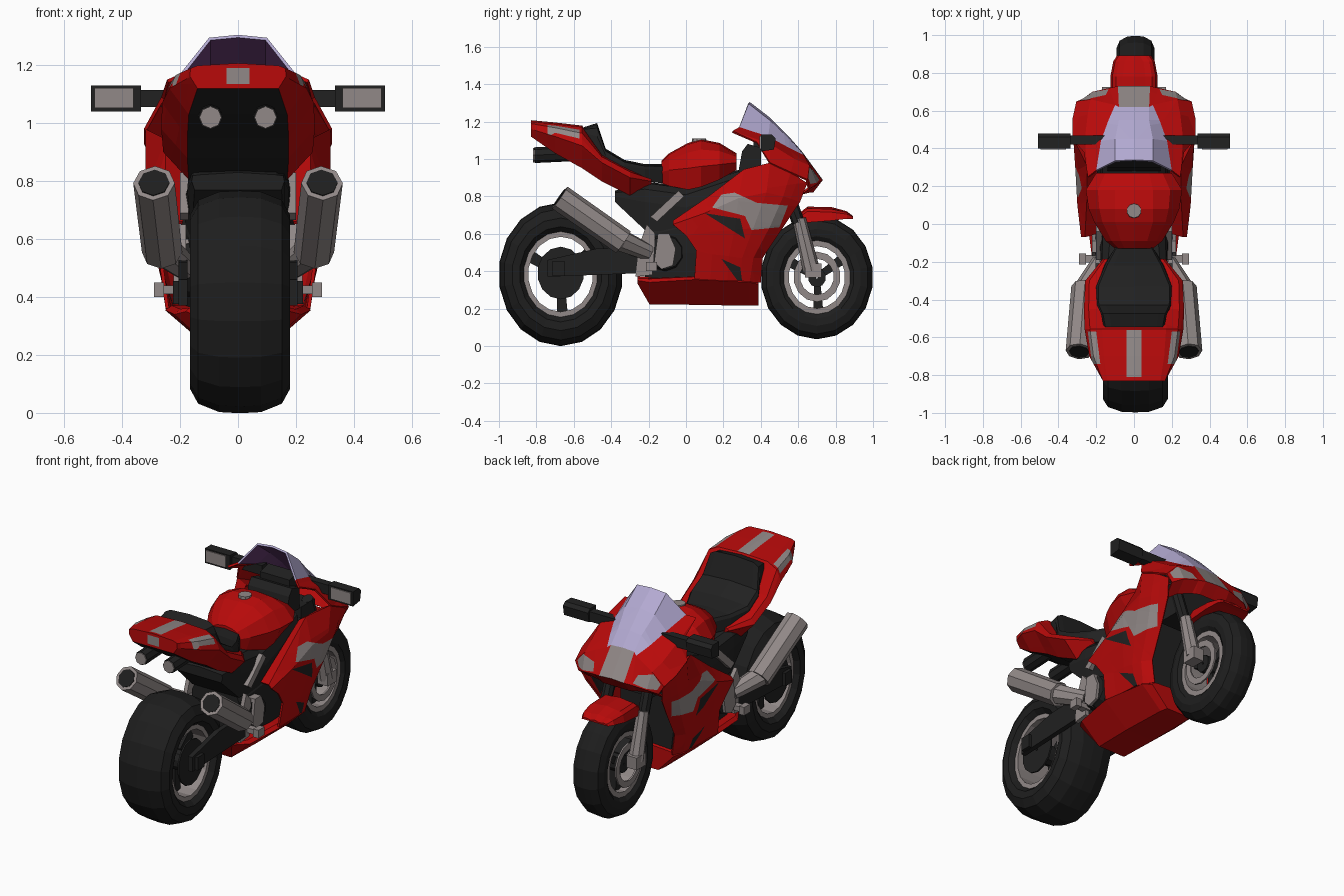
import bpy, bmesh, math
from mathutils import Vector

def material(name, c):
    m = bpy.data.materials.new(name)
    m.diffuse_color = (*c, 1)
    return m

RED = material("red paint", (0.48, 0.003, 0.003))
BLACK = material("black plastic", (0.015, 0.015, 0.015))
RUBBER = material("tyre rubber", (0.013, 0.013, 0.013))
GREY = material("grey metal", (0.285, 0.25, 0.245))
GLASS = material("lavender screen", (0.45, 0.40, 0.64))
INNER = material("purple screen inside", (0.13, 0.045, 0.16))

def finish(name, bm, mats, mirror=False, thick=0):
    me = bpy.data.meshes.new(name)
    bm.to_mesh(me)
    bm.free()
    ob = bpy.data.objects.new(name, me)
    bpy.context.collection.objects.link(ob)
    for m in mats:
        me.materials.append(m)
    if mirror:
        mod = ob.modifiers.new("mirror", 'MIRROR')
        mod.use_clip = True
    if thick:
        mod = ob.modifiers.new("thickness", 'SOLIDIFY')
        mod.thickness = thick
        mod.offset = -1
        mod.material_offset = 1
    return ob

def skin(bm, rows, closed=False, caps=False, loop=False):
    """Quads between rows of points; returns {(row, column): face}."""
    vs = [[bm.verts.new(p) for p in r] for r in rows]
    n, k, out = len(vs), len(vs[0]), {}
    for i in range(n if loop else n - 1):
        a, b = vs[i], vs[(i + 1) % n]
        for j in range(k if closed else k - 1):
            out[i, j] = bm.faces.new((a[j], a[(j + 1) % k], b[(j + 1) % k], b[j]))
    if caps:
        bm.faces.new(vs[0])
        bm.faces.new(vs[-1])
    bmesh.ops.recalc_face_normals(bm, faces=bm.faces)
    return out

def paint(bm, poly, a, b, idx, test):
    """Cut the outline poly (axes a, b) into the mesh and colour the inside."""
    n = len(poly)
    for i in range(n):
        p, q = poly[i], poly[(i + 1) % n]
        co, no = Vector(), Vector()
        co[a], co[b] = p
        no[a], no[b] = q[1] - p[1], p[0] - q[0]
        bmesh.ops.bisect_plane(bm, geom=bm.verts[:] + bm.edges[:] + bm.faces[:],
                               plane_co=co, plane_no=no.normalized(), dist=1e-5)
    bm.normal_update()
    for f in bm.faces:
        c = f.calc_center_median()
        u, v, inside = c[a], c[b], False
        for i in range(n):
            (x1, y1), (x2, y2) = poly[i], poly[(i + 1) % n]
            if (y1 > v) != (y2 > v) and u < x1 + (v - y1) * (x2 - x1) / (y2 - y1):
                inside = not inside
        if inside and test(f, c):
            f.material_index = idx

def body_mesh(secs):
    """Loft along y: y, top/mid/bottom half widths, top/mid/bottom heights."""
    bm, rows = bmesh.new(), []
    for y, wt, wm, wb, t, m, b in secs:
        h = [(wt, t - 0.008), ((wt + wm) / 2 * 1.08, m + (t - m) * 0.62), (wm, m), (wb, b)]
        rows.append([(0, y, t)] + [(x, y, z) for x, z in h] + [(0, y, b)]
                    + [(-x, y, z) for x, z in h[::-1]])
    skin(bm, rows, closed=True, caps=True)
    return bm

def body(name, mat, secs):
    return finish(name, body_mesh(secs), [mat])

def lathe(name, prof, c, sy, sz, mat, n=18, mirror=False):
    """Closed (x, radius) profile turned about the x axis."""
    bm, rows = bmesh.new(), []
    for i in range(n):
        a = 2 * math.pi * i / n
        rows.append([(c[0] + x, c[1] + r * sy * math.sin(a), c[2] - r * sz * math.cos(a)) for x, r in prof])
    skin(bm, rows, closed=True, loop=True)
    return finish(name, bm, [mat], mirror)

def prism(name, poly, x0, x1, mat, mirror=True):
    """Side outline (y, z) extruded from x0 to x1."""
    bm = bmesh.new()
    skin(bm, [[(x, y, z) for y, z in poly] for x in (x0, x1)], closed=True, caps=True)
    return finish(name, bm, [mat], mirror)

def box(name, x0, x1, y0, y1, z0, z1, mat, mirror=True):
    return prism(name, [(y0, z0), (y1, z0), (y1, z1), (y0, z1)], x0, x1, mat, mirror)

def tube(name, p, q, r0, r1, mat, n=8, mirror=True):
    p, q = Vector(p), Vector(q)
    bm = bmesh.new()
    M = (q - p).to_track_quat('Z', 'Y').to_matrix().to_4x4()
    M.translation = (p + q) / 2
    bmesh.ops.create_cone(bm, cap_ends=True, segments=n, radius1=r0, radius2=r1, depth=(q - p).length, matrix=M)
    return finish(name, bm, [mat], mirror)

# wheels: tyre, rim, spokes, hub, discs
for nm, c, sy, sz, w, ri in (("rear", (0.007, -0.67, 0.383), 0.334, 0.386, 0.172, 0.52),
                             ("front", (0.008, 0.70, 0.367), 0.302, 0.333, 0.10, 0.5)):
    half = [(0.74 * w, 0.57), (0.97 * w, 0.66), (w, 0.78), (0.84 * w, 0.91), (0.42 * w, 0.985)]
    lathe(nm + "_tyre", half + [(0, 0.995)] + [(-x, r) for x, r in half[::-1]], c, sy, sz, RUBBER)
    lathe(nm + "_rim", [(0.8 * w, ri), (0.8 * w, 0.6), (-0.8 * w, 0.6), (-0.8 * w, ri)], c, sy, sz, GREY)
    lathe(nm + "_hub", [(0.75 * w, 0.02), (0.75 * w, 0.16), (-0.75 * w, 0.16), (-0.75 * w, 0.02)], c, sy, sz, BLACK, 10)
    for k in range(3):
        a = k * 2 * math.pi / 3 + 1.0
        pts = [(r * math.sin(a + d), r * math.cos(a + d)) for r, d in ((0.1, -0.6), (0.54, -0.16), (0.54, 0.16), (0.1, 0.6))]
        prism(nm + "_spoke", [(c[1] + u * sy, c[2] + v * sz) for u, v in pts], -0.3 * w, 0.3 * w, BLACK, False)
lathe("rear_disc", [(0.14, 0.02), (0.14, 0.38), (0.15, 0.38), (0.15, 0.02)], (0, -0.67, 0.39), 0.33, 0.37, BLACK, 14, True)
lathe("front_disc", [(0.09, 0.3), (0.09, 0.42), (0.1, 0.42), (0.1, 0.3)], (0, 0.70, 0.37), 0.3, 0.32, GREY, 14, True)

# front fork, crown and fender
tube("fork_leg", (0.125, 0.50, 0.95), (0.13, 0.60, 0.66), 0.034, 0.034, BLACK)
tube("fork_slider", (0.13, 0.605, 0.68), (0.13, 0.672, 0.40), 0.036, 0.046, GREY)
box("fork_foot", 0.10, 0.17, 0.635, 0.725, 0.365, 0.44, GREY)
box("fork_crown", -0.15, 0.15, 0.40, 0.54, 0.74, 0.94, BLACK, False)
body("front_fender", RED, [(0.58, 0.06, 0.11, 0.12, 0.69, 0.67, 0.64), (0.65, 0.06, 0.115, 0.125, 0.745, 0.72, 0.66),
     (0.78, 0.06, 0.115, 0.125, 0.742, 0.715, 0.67), (0.86, 0.05, 0.10, 0.11, 0.72, 0.705, 0.68),
     (0.892, 0.03, 0.08, 0.09, 0.695, 0.69, 0.68)])

# nose shell with screen, centre stripe and headlights
bm = bmesh.new()
nose = skin(bm, [
    [(0, .34, 1.305), (.10, .335, 1.295), (.20, .285, 1.17), (.245, .25, 1.15), (.265, .38, 1.09)],
    [(0, .45, 1.22), (.10, .45, 1.205), (.175, .44, 1.12), (.26, .45, 1.08), (.325, .45, .98)],
    [(0, .55, 1.12), (.08, .55, 1.11), (.135, .55, 1.06), (.245, .58, 1.0), (.325, .56, .93)],
    [(0, .62, 1.04), (.08, .62, 1.035), (.10, .63, 1.02), (.23, .66, .965), (.305, .65, .89)],
    [(0, .73, .89), (.085, .73, .885), (.13, .72, .88), (.22, .70, .865), (.275, .66, .84)],
    [(0, .68, .82), (.09, .68, .82), (.13, .66, .82), (.20, .62, .81), (.25, .58, .78)]])
for (i, j), f in nose.items():
    f.material_index = 2 if i < 3 and j < 2 else 4 if i == 3 and j == 0 else 0
if nose[1, 0].normal.z < 0:
    bmesh.ops.reverse_faces(bm, faces=bm.faces)
paint(bm, [(.135, .89), (.15, .935), (.24, .953), (.285, .90), (.268, .866), (.20, .875)], 0, 2, 4, lambda f, c: c.y > 0.62)
finish("nose_fairing", bm, [RED, RED, GLASS, INNER, GREY, BLACK], True, 0.012)

# side fairing panels with grey flash and two dark vents
bm = bmesh.new()
side = skin(bm, [
    [(.19, -.05, .66), (.19, .12, .77), (.20, .31, .91), (.26, .45, .95), (.27, .55, .89), (.265, .63, .845)],
    [(.26, -.07, .67), (.25, .12, .80), (.25, .31, .945), (.32, .45, .98), (.32, .56, .93), (.29, .648, .87)],
    [(.28, -.07, .65), (.30, .10, .71), (.31, .28, .79), (.32, .43, .82), (.31, .52, .80), (.265, .61, .77)],
    [(.28, 0, .59), (.29, .13, .61), (.30, .26, .62), (.295, .36, .63), (.28, .45, .64), (.24, .53, .65)],
    [(.27, .055, .51), (.27, .14, .49), (.27, .23, .48), (.265, .30, .47), (.25, .36, .47), (.21, .41, .47)],
    [(.25, .045, .36), (.24, .13, .35), (.235, .22, .35), (.23, .29, .35), (.22, .34, .34), (.185, .40, .34)]])
if side[3, 2].normal.x < 0:
    bmesh.ops.reverse_faces(bm, faces=bm.faces)
out = lambda f, c: f.normal.x > 0.3
paint(bm, [(.14, .74), (.19, .81), (.26, .82), (.38, .765), (.545, .75), (.50, .635), (.35, .62), (.315, .695)], 1, 2, 2, out)
paint(bm, [(.10, .71), (.29, .68), (.315, .575)], 1, 2, 3, out)
paint(bm, [(.19, .465), (.29, .42), (.305, .31)], 1, 2, 3, out)
finish("side_fairing", bm, [RED, RED, GREY, BLACK, BLACK], True, 0.012)

# belly pan
body("belly_pan", RED, [(-.26, .13, .18, .14, .37, .35, .335), (-.195, .15, .22, .09, .37, .34, .222),
     (.05, .17, .252, .095, .38, .355, .22), (.34, .17, .225, .09, .37, .34, .215), (.387, .14, .19, .08, .36, .33, .215)])

# dark engine core and frame, grey strut and covers
body("engine_core", BLACK, [(-.22, .14, .16, .15, .64, .5, .37), (.05, .16, .20, .18, .74, .5, .33),
     (.37, .17, .19, .15, .9, .6, .3)])
body("frame", BLACK, [(-.38, .13, .16, .15, .83, .80, .77), (-.22, .14, .175, .16, .88, .77, .62),
     (.0, .12, .185, .18, .85, .74, .60), (.34, .13, .18, .17, .96, .86, .70)])
prism("frame_strut", [(-.19, .69), (-.155, .665), (-.01, .80), (-.04, .83)], .17, .2, GREY)
tube("engine_cover_ring", (.15, -.11, .50), (.205, -.11, .50), .105, .09, BLACK, 10)
prism("engine_cover", [(-.17, .45), (-.13, .41), (-.07, .43), (-.055, .52), (-.09, .60), (-.15, .60)], .15, .222, GREY)
prism("footpeg_plate", [(-.27, .37), (-.18, .38), (-.165, .60), (-.21, .65), (-.25, .54)], .18, .205, GREY)
box("footpeg", .18, .265, -.205, -.165, .41, .44, GREY)
box("footpeg_end", .255, .29, -.215, -.155, .40, .45, GREY)

# swingarm and axle block
prism("swingarm", [(-.74, .37), (-.22, .39), (-.22, .53), (-.48, .52), (-.74, .46)], .175, .205, BLACK)
box("axle_block", .2, .225, -.715, -.65, .375, .455, BLACK)

# exhausts
a, b = Vector((.262, -.335, .555)), Vector((.29, -.675, .793))
e = (b - a).normalized()
tube("muffler", a, b, .07, .072, GREY)
tube("muffler_opening", b - e * .02, b + e * .004, .054, .054, RUBBER)
tube("exhaust_pipe", (.18, -.20, .50), a + e * .02, .045, .06, GREY)

# tail with dark underside, stripes on top and rear plate
bm = body_mesh([(-.83, .14, .165, .14, 1.207, 1.16, 1.12), (-.70, .16, .237, .17, 1.195, 1.12, 1.03),
     (-.555, .17, .262, .175, 1.178, 1.07, .95), (-.45, .18, .265, .175, 1.03, .98, .88),
     (-.30, .18, .258, .17, .95, .90, .805), (-.185, .12, .165, .13, .90, .88, .86)])
for f in bm.faces:
    if f.normal.z < -0.2 and abs(f.calc_center_median().x) < 0.11:
        f.material_index = 1
up = lambda f, c: f.normal.z > 0
paint(bm, [(-.04, -.81), (.04, -.81), (.04, -.56), (-.04, -.56)], 0, 1, 2, up)
paint(bm, [(-.04, 1.135), (.04, 1.135), (.04, 1.19), (-.04, 1.19)], 0, 2, 2, lambda f, c: f.normal.y < -0.7)
for s in (1, -1):
    paint(bm, [(s * .178, -.74), (s * .222, -.74), (s * .245, -.57), (s * .20, -.57)], 0, 1, 2, up)
finish("tail_fairing", bm, [RED, BLACK, GREY])
tube("tail_lamp", (.095, -.60, 1.03), (.095, -.81, 1.02), .042, .042, BLACK)
tube("tail_lamp_face", (.095, -.80, 1.02), (.095, -.817, 1.02), .038, .038, GREY)

# seat
body("seat", BLACK, [(-.545, .12, .16, .16, 1.17, 1.14, 1.05), (-.475, .13, .175, .17, 1.192, 1.12, .97),
     (-.43, .15, .195, .20, 1.055, 1.02, .93), (-.33, .15, .20, .20, .995, .965, .90),
     (-.22, .11, .155, .16, .972, .945, .88), (-.125, .07, .10, .10, .972, .94, .87)])

# fuel tank and cap
body("fuel_tank", RED, [(-.13, .05, .10, .08, .99, .93, .87), (-.09, .07, .15, .12, 1.03, .94, .855),
     (.01, .10, .21, .185, 1.085, .95, .835), (.08, .10, .24, .19, 1.105, .96, .85),
     (.18, .10, .255, .19, 1.085, .97, .89), (.27, .08, .20, .14, 1.03, .98, .94)])
tube("fuel_cap", (0, .07, 1.085), (0, .07, 1.108), .04, .038, GREY, 10, False)

# handlebar, dashboard and mirrors
prism("steering_head", [(.28, .93), (.40, .93), (.40, 1.06), (.33, 1.08), (.30, 1.04)], -.14, .14, BLACK, False)
prism("dashboard", [(.36, 1.05), (.46, 1.05), (.44, 1.13), (.36, 1.11)], -.10, .10, BLACK, False)
box("mirror_arm", .13, .36, .42, .468, 1.055, 1.115, BLACK)
prism("mirror", [(.40, 1.04), (.47, 1.05), (.48, 1.11), (.46, 1.13), (.40, 1.13)], .335, .507, BLACK)
box("mirror_glass", .36, .495, .394, .401, 1.053, 1.122, GREY)
